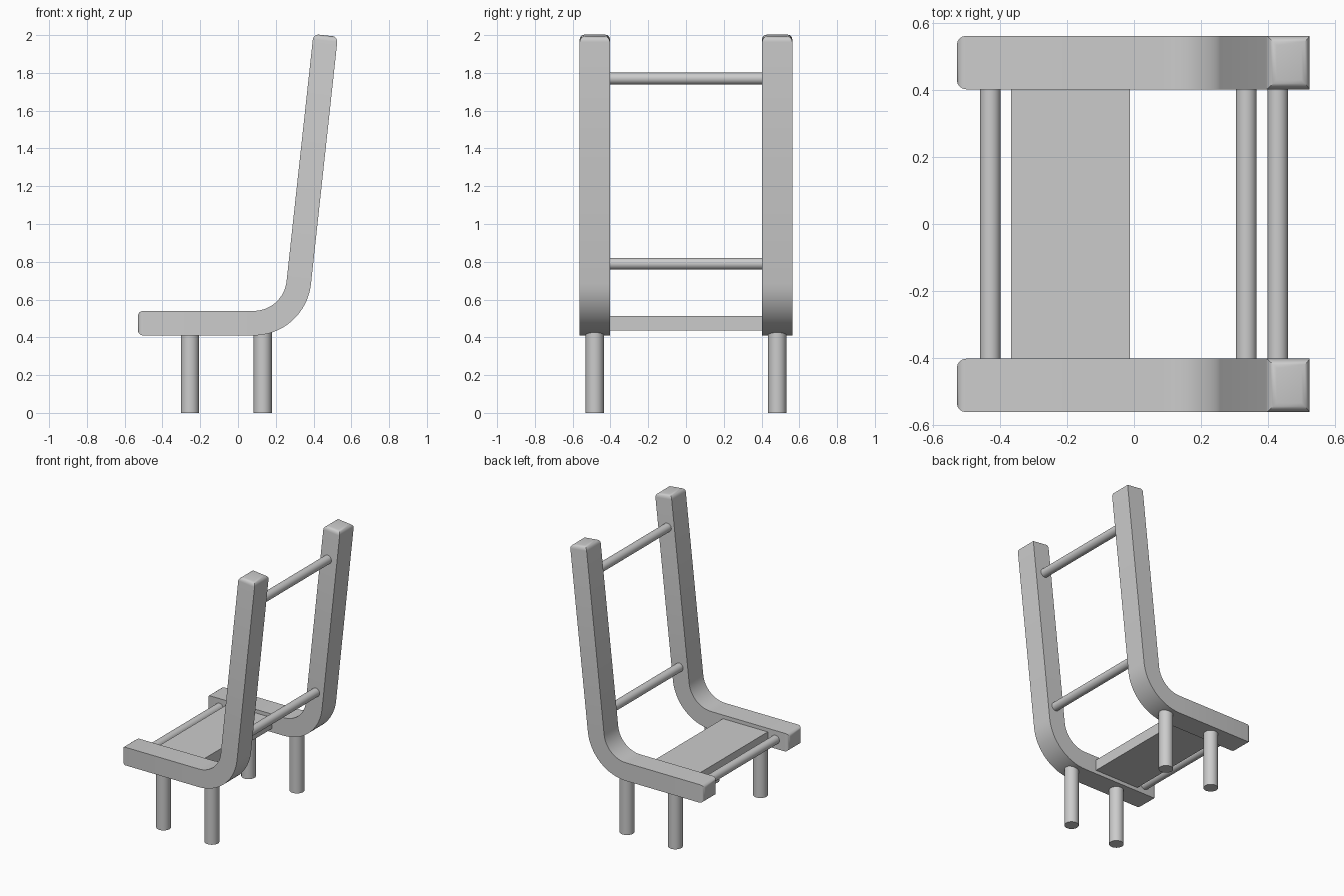
import bpy, bmesh
from math import sin, cos, radians
from mathutils import Vector

if "Cube" in bpy.data.objects:
    bpy.data.objects.remove(bpy.data.objects["Cube"])


def finish(obj):
    bpy.ops.object.select_all(action='DESELECT')
    obj.select_set(True)
    bpy.context.view_layer.objects.active = obj
    bpy.ops.object.shade_smooth_by_angle(angle=radians(35))


def cylinder(name, radius, length, loc, rot=(0, 0, 0)):
    bpy.ops.mesh.primitive_cylinder_add(vertices=32, radius=radius, depth=length,
                                        location=loc, rotation=rot)
    obj = bpy.context.object
    obj.name = name
    finish(obj)


def side_frame(name, side):
    # L-shaped rail: seat run, curved corner, leaning back post
    r_in, r_out, steps, lean = 0.175, 0.305, 16, radians(6.2)
    centre = Vector((0.083, 0.715))
    pairs = [(Vector((-0.53, 0.54)), Vector((-0.53, 0.41)))]
    for i in range(steps + 1):
        a = (radians(90) - lean) * i / steps
        n = Vector((sin(a), -cos(a)))
        pairs.append((centre + n * r_in, centre + n * r_out))
    up = Vector((sin(lean), cos(lean))) * 1.317
    pairs.append((pairs[-1][0] + up, pairs[-1][1] + up))

    bm = bmesh.new()
    y0, y1 = side * 0.403, side * 0.563
    rings = [[bm.verts.new((p.x, y, p.y)) for p, y in
              ((a, y0), (a, y1), (b, y1), (b, y0))] for a, b in pairs]
    for r, s in zip(rings, rings[1:]):
        for k in range(4):
            bm.faces.new((r[k], r[(k + 1) % 4], s[(k + 1) % 4], s[k]))
    caps = [bm.faces.new(rings[0]), bm.faces.new(rings[-1])]
    bmesh.ops.recalc_face_normals(bm, faces=bm.faces)
    # Rounded rims on both ends
    bmesh.ops.bevel(bm, geom=[e for f in caps for e in f.edges], offset=0.028,
                    segments=4, profile=0.5, affect='EDGES')
    mesh = bpy.data.meshes.new(name)
    bm.to_mesh(mesh)
    bm.free()
    obj = bpy.data.objects.new(name, mesh)
    bpy.context.collection.objects.link(obj)
    finish(obj)


# Side frames and legs
for label, side in (("near", -1), ("far", 1)):
    side_frame(f"side_frame_{label}", side)
    for pos, x in (("front", -0.254), ("back", 0.131)):
        cylinder(f"{pos}_leg_{label}", 0.048, 0.44, (x, side * 0.483, 0.22))

# Cross rods between the frames
for name, x, z in (("front_rod", -0.43, 0.476), ("lower_back_rod", 0.336, 0.79),
                   ("upper_back_rod", 0.43, 1.77)):
    cylinder(name, 0.031, 0.82, (x, 0, z), (radians(90), 0, 0))

# Seat board
bpy.ops.mesh.primitive_cube_add(size=1, location=(-0.19, 0, 0.475))
seat = bpy.context.object
seat.name = "seat_board"
seat.scale = (0.356, 0.808, 0.078)
